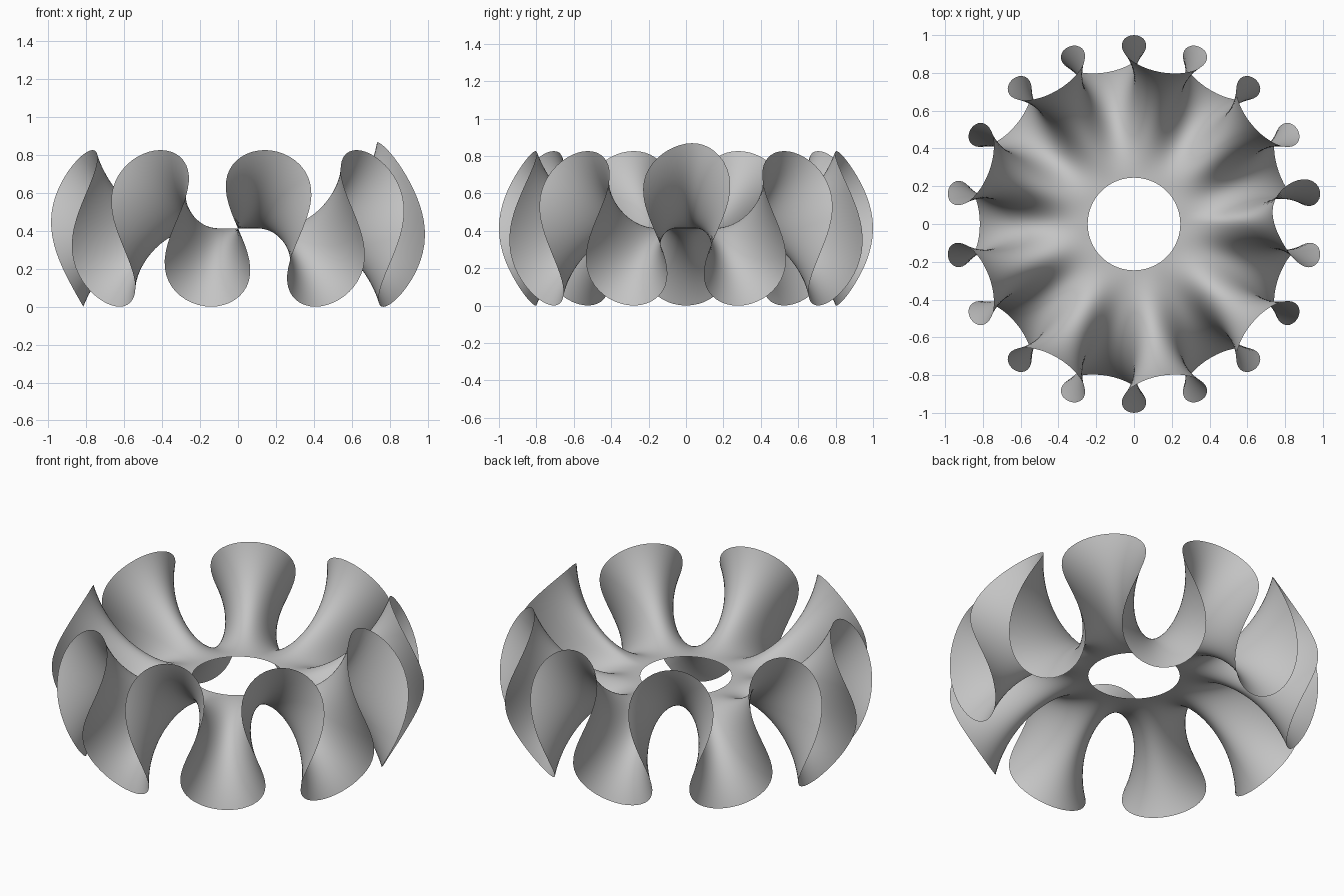
import bpy
import bmesh
from math import sin, cos, pi, exp, radians

cube = bpy.data.objects.get("Cube")
if cube:
    bpy.data.objects.remove(cube, do_unlink=True)

LOBES = 9            # upward lobes, with as many downward ones between
SEGMENTS = 540
RINGS = 40
HOLE = 0.245         # radius of the central opening
HEIGHT = 0.413       # half the height of a lobe


def make_material(name, colour):
    mat = bpy.data.materials.new(name)
    mat.use_nodes = True
    mat.diffuse_color = colour
    bsdf = mat.node_tree.nodes["Principled BSDF"]
    bsdf.inputs["Base Color"].default_value = colour
    bsdf.inputs["Roughness"].default_value = 0.6
    return mat


def ruffle_point(s, theta):
    """Point at s (0 = hole, 1 = rim) on the ruffled sheet."""
    # One lobe curls further in and stands slightly taller
    swell = exp(-0.5 * ((theta - radians(5)) / radians(5)) ** 2)
    mean = 0.908 - 0.06 * swell
    scallop = 0.092 + 0.06 * swell
    flare = 0.145 + 0.02 * swell
    lift = HEIGHT + 0.065 * swell
    # The fold grows outwards, widening each lobe past its neck
    fold = s ** 3.4
    phase = 2 * LOBES * theta
    radius = HOLE + (mean - HOLE) * s - scallop * fold * cos(phase)
    angle = theta + flare * fold * sin(phase)
    z = HEIGHT + lift * s ** 2.1 * cos(LOBES * theta)
    return radius * cos(angle), radius * sin(angle), z


# Ruffled sheet: concentric rings joined by quads
bm = bmesh.new()
rings = []
for i in range(RINGS + 1):
    s = i / RINGS
    rings.append([bm.verts.new(ruffle_point(s, -pi + 2 * pi * j / SEGMENTS))
                  for j in range(SEGMENTS)])
for inner, outer in zip(rings, rings[1:]):
    for j in range(SEGMENTS):
        k = (j + 1) % SEGMENTS
        face = bm.faces.new((inner[j], outer[j], outer[k], inner[k]))
        face.smooth = True

mesh = bpy.data.meshes.new("ruffled_sheet")
bm.to_mesh(mesh)
bm.free()
mesh.materials.append(make_material("plain grey", (0.55, 0.55, 0.55, 1)))
sheet = bpy.data.objects.new("ruffled_sheet", mesh)
bpy.context.collection.objects.link(sheet)
